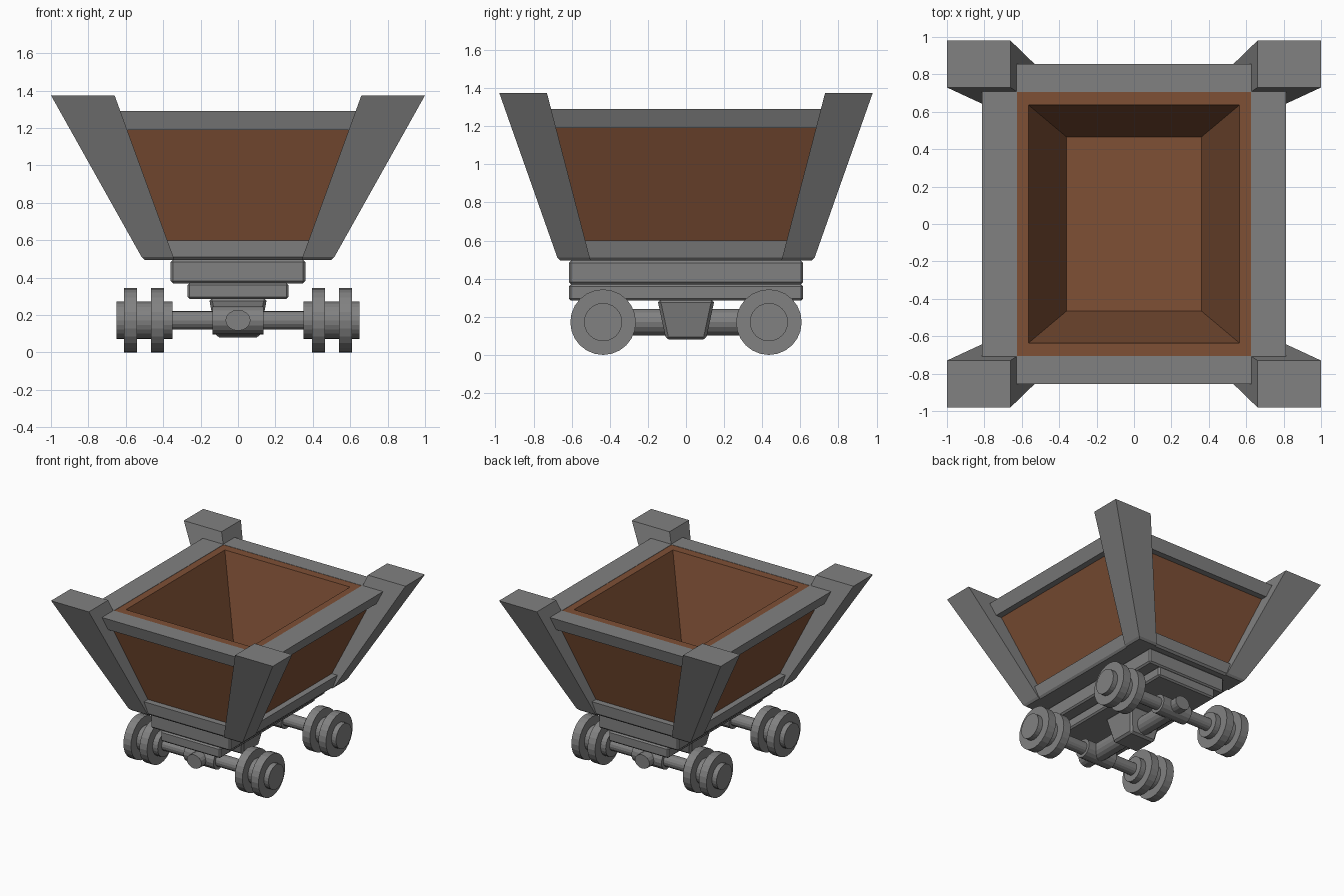
import bpy, bmesh, math
from mathutils import Matrix

if "Cube" in bpy.data.objects:
    bpy.data.objects.remove(bpy.data.objects["Cube"])


def material(name, rgb):
    m = bpy.data.materials.new(name)
    m.diffuse_color = (*rgb, 1)
    m.use_nodes = True
    m.node_tree.nodes["Principled BSDF"].inputs["Base Color"].default_value = m.diffuse_color
    return m


GREY = material("iron grey", (0.22, 0.22, 0.22))
BROWN = material("rust brown", (0.21, 0.08, 0.036))


def finish(name, bm, mat, bevel=0):
    bmesh.ops.recalc_face_normals(bm, faces=bm.faces)
    me = bpy.data.meshes.new(name)
    bm.to_mesh(me)
    bm.free()
    me.materials.append(mat)
    ob = bpy.data.objects.new(name, me)
    bpy.context.collection.objects.link(ob)
    if bevel:
        b = ob.modifiers.new("bevel", 'BEVEL')
        b.width, b.segments = bevel, 1
    return ob


def rect(x0, x1, y0, y1, z):
    return [(x0, y0, z), (x1, y0, z), (x1, y1, z), (x0, y1, z)]


def centred(hx, hy, z):
    return rect(-hx, hx, -hy, hy, z)


def loft(name, loops, mat, caps=True, closed=False, bevel=0):
    """Skin a list of four-point loops, capped at the ends or joined into a ring."""
    bm = bmesh.new()
    rows = [[bm.verts.new(p) for p in lp] for lp in loops]
    pairs = list(zip(rows, rows[1:])) + ([(rows[-1], rows[0])] if closed else [])
    for a, b in pairs:
        for i in range(4):
            j = (i + 1) % 4
            bm.faces.new((a[i], a[j], b[j], b[i]))
    if caps:
        bm.faces.new(rows[0])
        bm.faces.new(rows[-1])
    return finish(name, bm, mat, bevel)


def cylinder(name, axis, centre, r, length, sides=20, scale=(1, 1, 1)):
    bm = bmesh.new()
    bmesh.ops.create_cone(bm, cap_ends=True, segments=sides, radius1=r, radius2=r, depth=length)
    rot = Matrix.Rotation(math.pi / 2, 4, 'Y' if axis == 'X' else 'X')
    bm.transform(Matrix.Translation(centre) @ Matrix.Diagonal((*scale, 1)) @ rot)
    return finish(name, bm, GREY)


def shell(z, inset=0):
    """Outer rectangle of the flared tub at height z."""
    return centred(0.485 + 0.415 * (z - 0.5) - inset, 0.645 + 0.265 * (z - 0.5) - inset, z)


# Tub: outer wall up, over the lip, down the inside to the floor
loft("tub", [shell(0.52, 0.05), shell(1.2, 0.05), centred(0.64, 0.72, 1.288),
             centred(0.565, 0.637, 1.288), centred(0.36, 0.465, 0.6)], BROWN)

# Top rim frame and bottom rim
loft("top_rim", [shell(1.19), shell(1.29), centred(0.625, 0.705, 1.29),
                 centred(0.60, 0.68, 1.19)], GREY, caps=False, closed=True)
loft("bottom_rim", [centred(0.49, 0.65, 0.495), centred(0.505, 0.665, 0.51),
                    shell(0.6)], GREY)

# Leaning corner posts
for sx in (-1, 1):
    for sy in (-1, 1):
        loft("corner_post", [
            rect(sx * 0.34, sx * 0.50, sy * 0.50, sy * 0.66, 0.495),
            rect(sx * 0.345, sx * 0.515, sy * 0.505, sy * 0.675, 0.51),
            rect(sx * 0.66, sx * 1.0, sy * 0.73, sy * 0.98, 1.375)], GREY)

# Chassis slabs and central keel
loft("upper_deck", [centred(0.36, 0.615, 0.37), centred(0.36, 0.615, 0.495)], GREY, bevel=0.012)
loft("lower_deck", [centred(0.27, 0.615, 0.285), centred(0.27, 0.615, 0.372)], GREY, bevel=0.012)
loft("keel", [centred(0.115, 0.105, 0.08), centred(0.155, 0.15, 0.29)], GREY, bevel=0.015)

# Lengthwise shaft, with a collar and end knob at each axle
Z = 0.172
cylinder("shaft", 'Y', (0, 0, Z), 0.07, 0.9, 16)
for sy in (-1, 1):
    y = sy * 0.435
    cylinder("axle_collar", 'X', (0, y, Z), 0.075, 0.27, 16)
    cylinder("shaft_knob", 'Y', (0, sy * 0.5, Z), 0.062, 0.13, 16, (1.08, 1, 0.9))
    cylinder("axle", 'X', (0, y, Z), 0.05, 0.8, 16)
    # Double-flanged wheels
    for sx in (-1, 1):
        cylinder("wheel_hub", 'X', (sx * 0.50, y, Z), 0.10, 0.30, 24)
        for x in (0.43, 0.575):
            cylinder("wheel_flange", 'X', (sx * x, y, Z), 0.172, 0.068, 24)
